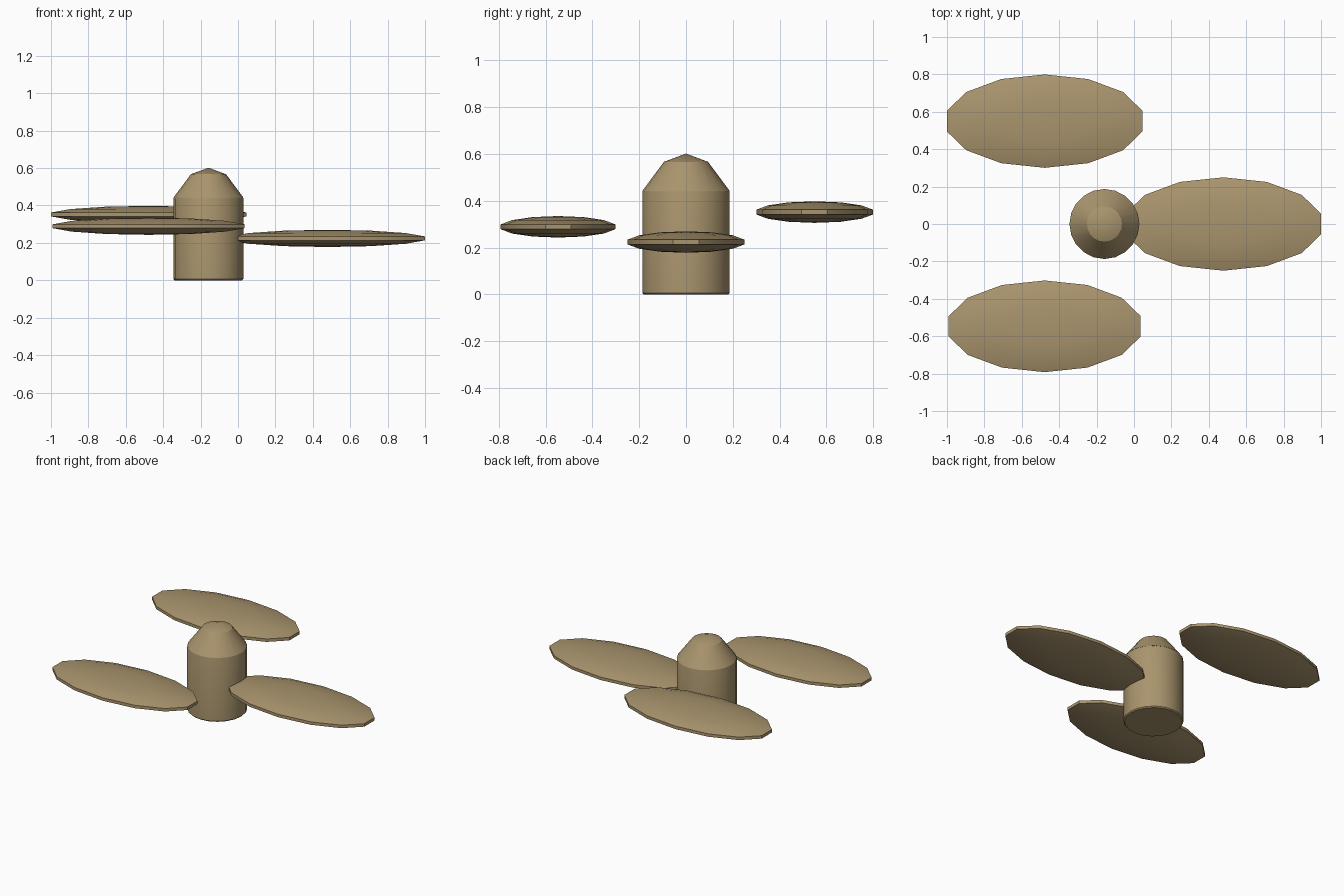
import bpy, bmesh, math

default = bpy.data.objects.get("Cube")
if default:
    bpy.data.objects.remove(default, do_unlink=True)

# One tan colour for everything
tan = bpy.data.materials.new("tan")
tan.use_nodes = True
colour = (0.40, 0.30, 0.155, 1.0)
tan.diffuse_color = colour
tan.node_tree.nodes["Principled BSDF"].inputs["Base Color"].default_value = colour


def finish(obj, angle):
    obj.data.materials.append(tan)
    bpy.ops.object.select_all(action="DESELECT")
    obj.select_set(True)
    bpy.context.view_layer.objects.active = obj
    bpy.ops.object.shade_smooth_by_angle(angle=math.radians(angle))


def lathe(name, profile, centre, sides=20):
    """Closed solid of revolution from (radius, height) points."""
    bm = bmesh.new()
    verts = [bm.verts.new((r, 0, z)) for r, z in profile]
    edges = [bm.edges.new(pair) for pair in zip(verts, verts[1:])]
    bmesh.ops.spin(bm, geom=verts + edges, cent=(0, 0, 0), axis=(0, 0, 1),
                   angle=math.tau, steps=sides, use_duplicate=False)
    bmesh.ops.remove_doubles(bm, verts=bm.verts, dist=0.0001)
    bmesh.ops.recalc_face_normals(bm, faces=bm.faces)
    mesh = bpy.data.meshes.new(name)
    bm.to_mesh(mesh)
    bm.free()
    obj = bpy.data.objects.new(name, mesh)
    obj.location = centre
    bpy.context.collection.objects.link(obj)
    finish(obj, 30)


def leaf(name, centre, size=1.0):
    """Flattened low-poly sphere with a thin rim band."""
    bpy.ops.mesh.primitive_uv_sphere_add(segments=14, ring_count=7, radius=1,
                                         rotation=(0, 0, 0), location=centre)
    obj = bpy.context.object
    obj.name = name
    obj.scale = (0.55 * size, 0.256 * size, 0.046)
    bpy.ops.object.transform_apply(location=False, rotation=True, scale=True)
    finish(obj, 30)


# Stem with softened rims and a faceted dome on top
stem_x = -0.158
lathe("stem", [(0, 0), (0.180, 0), (0.187, 0.007), (0.187, 0.437),
               (0.185, 0.444), (0, 0.444)], (stem_x, 0, 0))
lathe("stem_cap", [(0, 0.442), (0.187, 0.442), (0.094, 0.567), (0, 0.602)],
      (stem_x, 0, 0))

# Three leaves stepping up around the stem
leaf("left_leaf", (0.4775, 0, 0.224))
leaf("front_right_leaf", (-0.4775, -0.547, 0.289), 0.982)
leaf("back_right_leaf", (-0.4775, 0.55, 0.352))
